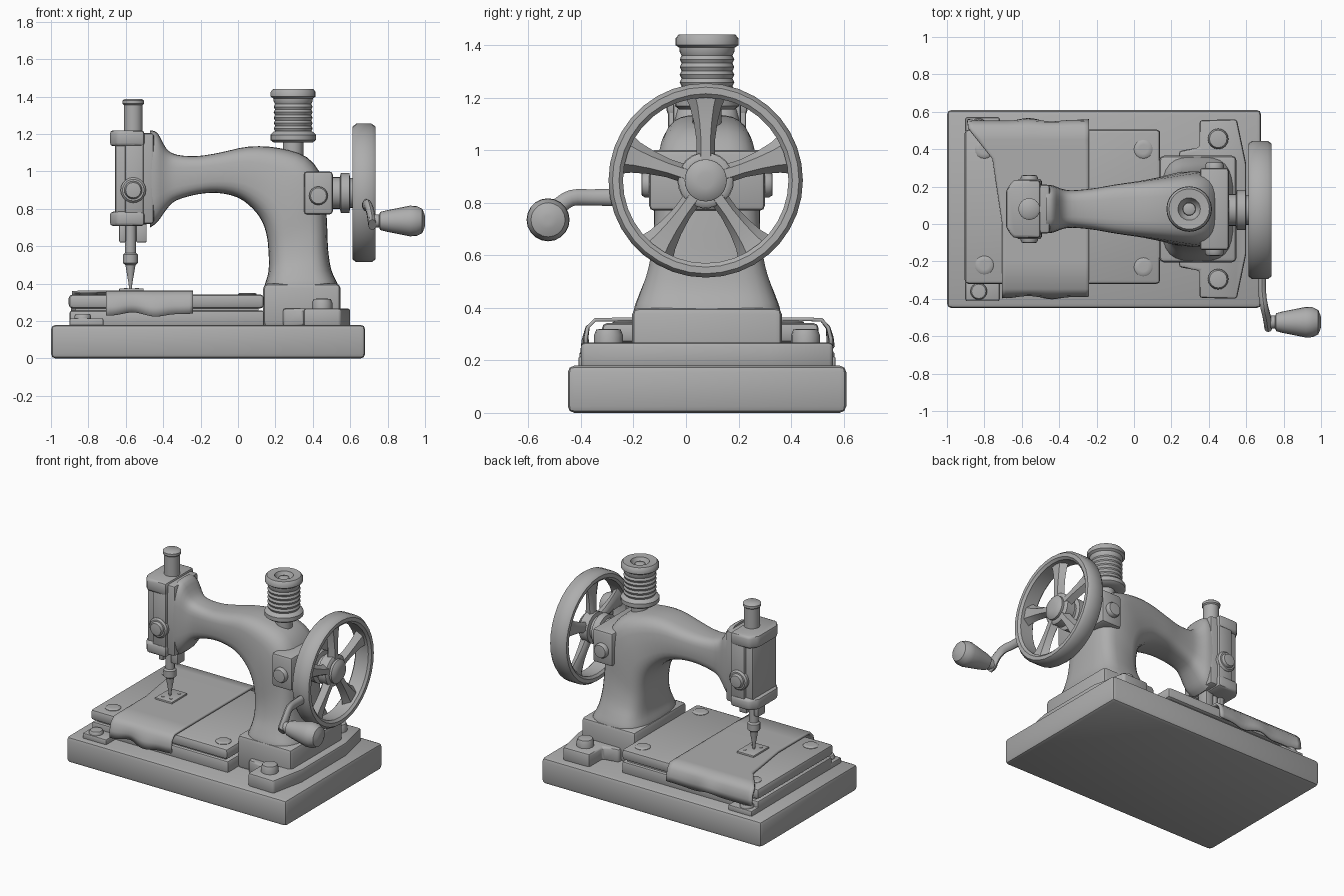
import bpy, bmesh, math
from mathutils import Matrix, Vector

if "Cube" in bpy.data.objects:
    bpy.data.objects.remove(bpy.data.objects["Cube"])

YC = 0.08  # the machine is symmetric about this y
grey = bpy.data.materials.new("cast_grey")
grey.diffuse_color = (0.42, 0.42, 0.42, 1)
grey.use_nodes = True
grey.node_tree.nodes["Principled BSDF"].inputs["Base Color"].default_value = grey.diffuse_color


def finish(name, bm, bevel=0.0, angle=40, segs=2):
    bmesh.ops.recalc_face_normals(bm, faces=bm.faces)
    if bevel:
        edges = [e for e in bm.edges if len(e.link_faces) == 2 and e.calc_face_angle() > 0.6]
        bmesh.ops.bevel(bm, geom=edges, offset=bevel, segments=segs, affect='EDGES', profile=0.5)
    me = bpy.data.meshes.new(name)
    bm.to_mesh(me)
    bm.free()
    me.materials.append(grey)
    for p in me.polygons:
        p.use_smooth = True
    me.set_sharp_from_angle(angle=math.radians(angle))
    ob = bpy.data.objects.new(name, me)
    bpy.context.collection.objects.link(ob)
    return ob


def prism(name, pts, z0, z1, bevel=0.01):
    bm = bmesh.new()
    lo = [bm.verts.new((x, y, z0)) for x, y in pts]
    hi = [bm.verts.new((x, y, z1)) for x, y in pts]
    bm.faces.new(lo)
    bm.faces.new(hi)
    for i in range(len(pts)):
        j = (i + 1) % len(pts)
        bm.faces.new((lo[i], lo[j], hi[j], hi[i]))
    return finish(name, bm, bevel)


def box(name, x0, x1, y0, y1, z0, z1, bevel=0.01):
    return prism(name, [(x0, y0), (x1, y0), (x1, y1), (x0, y1)], z0, z1, bevel)


def loft(name, rows, ring_closed=True, caps=True, path_closed=False, angle=40):
    bm = bmesh.new()
    vs = [[bm.verts.new(p) for p in r] for r in rows]
    n = len(rows[0])
    for k in range(len(vs) if path_closed else len(vs) - 1):
        a, b = vs[k], vs[(k + 1) % len(vs)]
        for i in range(n if ring_closed else n - 1):
            j = (i + 1) % n
            bm.faces.new((a[i], a[j], b[j], b[i]))
    if caps:
        bm.faces.new(vs[0])
        bm.faces.new(vs[-1])
    return finish(name, bm, angle=angle)


ROT = {'Z': Matrix.Identity(3), 'X': Matrix.Rotation(math.pi / 2, 3, 'Y'),
       '-Y': Matrix.Rotation(math.pi / 2, 3, 'X'), 'Y': Matrix.Rotation(-math.pi / 2, 3, 'X')}


def lathe(name, prof, loc, axis='Z', segs=24, closed=False):
    """Spin (radius, height) points about an axis through loc."""
    rows = [[Vector(loc) + ROT[axis] @ Vector((r * math.cos(2 * math.pi * i / segs),
             r * math.sin(2 * math.pi * i / segs), h)) for i in range(segs)] for r, h in prof]
    return loft(name, rows, caps=not closed, path_closed=closed)


def bolt(name, loc, r, h, axis='Z', segs=16):
    return lathe(name, [(r, 0), (r, h * .6), (r * .85, h * .95), (r * .5, h)], loc, axis, segs)


def smooth_rows(keys, steps):
    """Catmull-Rom through tuples of numbers."""
    out = []
    for k in range(len(keys) - 1):
        p = [keys[max(0, min(len(keys) - 1, k + d))] for d in (-1, 0, 1, 2)]
        for s in range(steps):
            t = s / steps
            out.append([.5 * (2 * b + (c - a) * t + (2 * a - 5 * b + 4 * c - d) * t * t
                              + (3 * b - a - 3 * c + d) * t ** 3) for a, b, c, d in zip(*p)])
    return out + [list(keys[-1])]


# base slab and bed plates
box("base_slab", -1, .68, -.45, .61, 0, .18, .025)
box("lower_bed", -.90, .14, -.31, .50, .17, .256, .012)
box("bed_gap", -.87, .11, -.29, .48, .25, .28, 0)
box("bed_plate", -.905, .14, -.32, .505, .268, .342, .02)
for i, (x, y) in enumerate([(-.8, .4), (-.8, -.22), (.05, .4), (.05, -.23)]):
    bolt(f"bed_screw_{i}", (x, y, .335), .05, .016)

# front and rear tabs at the left end
for s in (-1, 1):
    y = YC + s * .42
    box(f"side_tab_{s}", -.9, -.72, y - .07, y + .07, .17, .215, .008)
    bolt(f"side_tab_bolt_{s}", (-.83, YC + s * .44, .21), .045, .028)

# foot bracket with bolts beside the column
half = [(.24, .28), (.24, .31), (.35, .33), (.35, .475), (.55, .48), (.60, .24)]
foot = [(x, YC - d) for x, d in half] + [(x, YC + d) for x, d in reversed(half)]
prism("foot_bracket", foot, .17, .268, .015)
for s in (-1, 1):
    bolt(f"foot_bolt_{s}", (.45, YC + s * .375, .26), .055, .06)

# cloth draped over the bed
drape = [(-.385, .235), (-.385, .28), (-.375, .325), (-.345, .355), (-.2, .356), (0, .356), (.2, .356),
         (.35, .356), (.45, .356), (.515, .355), (.54, .325), (.548, .28), (.548, .24)]
rows = []
for y, z in drape:
    left = -.705 - max(0, y) * .15 - max(0, min(y, .51) - .35) * .65
    row = []
    for i in range(25):
        x = left + (-.24 - left) * i / 24
        w = max(0, .34 - z) / .1
        wave = math.sin(x * 19) + .5 * math.sin(x * 33 + 1)
        row.append((x, y + .008 * w * wave, z + .008 * w * wave))
    rows.append(row)
cloth = loft("cloth", rows, ring_closed=False, caps=False, angle=60)
mod = cloth.modifiers.new("thickness", 'SOLIDIFY')
mod.thickness, mod.offset = .014, 0

# needle plate
box("needle_plate", -.635, -.505, 0, .17, .355, .374, .004)
for x, y in ((-.6, .04), (-.54, .04), (-.54, .13)):
    bolt("needle_plate_screw", (x, y, .372), .01, .005, segs=8)

# column base and swept arm: outer x,z / inner x,z / half width
box("column_base", .135, .548, -.205, .365, .17, .40, .025)
keys = [(-.47, 1.22, -.47, .70, .13), (-.43, 1.205, -.43, .73, .125), (-.385, 1.125, -.38, .80, .107),
        (-.33, 1.09, -.33, .845, .10), (-.22, 1.082, -.22, .877, .11), (-.1, 1.10, -.11, .885, .13),
        (.06, 1.133, 0, .86, .15), (.22, 1.125, .08, .80, .17), (.37, 1.075, .13, .73, .19),
        (.455, .95, .155, .65, .20), (.475, .74, .163, .57, .205), (.482, .58, .165, .50, .225),
        (.50, .47, .16, .45, .255), (.532, .40, .145, .40, .277), (.535, .36, .14, .36, .278)]
rows = []
for ox, oz, ix, iz, hw in smooth_rows(keys, 3):
    o, n, ring = Vector((ox, YC, oz)), Vector((ix, YC, iz)), []
    for i in range(28):
        c, s = math.cos(i * math.tau / 28), math.sin(i * math.tau / 28)
        c, s = (math.copysign(abs(v) ** .58, v) for v in (c, s))
        ring.append((o + n) / 2 + (o - n) / 2 * c + Vector((0, hw * s, 0)))
    rows.append(ring)
loft("arm_and_column", rows, angle=60)

# needle head with end caps, face strips and thumb screws
box("head_block", -.658, -.45, -.05, .21, .72, 1.205, .015)
prism("head_top_cap", [(-.685, -.02), (-.645, -.075), (-.5, -.075), (-.5, .235), (-.645, .235), (-.685, .18)],
      1.135, 1.22, .018)
prism("head_bottom_cap", [(-.685, -.02), (-.645, -.075), (-.5, -.075), (-.5, .235), (-.645, .235), (-.685, .18)],
      .708, .785, .018)
for s, ax in ((-1, '-Y'), (1, 'Y')):
    y = YC + s * .13
    box(f"face_strip_{s}", -.605, -.505, y - .018, y + .018, .77, 1.15, .008)
    bolt(f"thumb_screw_base_{s}", (-.56, y, .9), .068, .032, ax, 20)
    bolt(f"thumb_screw_{s}", (-.56, y, .9), .048, .052, ax, 20)

# presser knob, needle bar and needle
lathe("presser_knob", [(.05, 0), (.05, .145), (.058, .152), (.058, .168), (.045, .178)], (-.56, YC, 1.21))
box("presser_bar", -.635, -.60, .04, .12, .62, .72, .008)
box("needle_clamp", -.545, -.488, .04, .12, .62, .72, .008)
lathe("needle_bar", [(.006, .36), (.010, .40), (.027, .50), (.04, .51), (.04, .555), (.03, .565), (.03, .72)],
      (-.575, YC, 0), segs=16)

# thread spool
spool = [(.055, 1.06), (.055, 1.155), (.105, 1.155), (.122, 1.168), (.122, 1.195), (.105, 1.212)]
spool += [(.10 + (.004 if i % 2 else -.003), 1.215 + i * .0145) for i in range(12)]
spool += [(.105, 1.39), (.12, 1.40), (.12, 1.425), (.108, 1.44), (.06, 1.437), (.045, 1.40), (.035, 1.39),
          (.033, 1.42), (.02, 1.425)]
lathe("thread_spool", spool, (.295, YC, 0))

# bearing box with side screws, shaft and hub
box("bearing_box", .352, .507, -.14, .30, .77, 1.0, .018)
for s, ax in ((-1, '-Y'), (1, 'Y')):
    bolt(f"bearing_screw_{s}", (.43, YC + s * .215, .87), .05, .035, ax)
WZ = .885
lathe("wheel_hub", [(.085, .49), (.085, .545), (.108, .55), (.108, .595), (.08, .6), (.08, .625), (.105, .63),
                    (.105, .69), (.092, .70), (.08, .70), (.08, .715), (.06, .73), (.03, .735)],
      (0, YC - .005, WZ), 'X')

# hand wheel rim and flared spokes
rim = [(.315, .625), (.33, .612), (.355, .612), (.37, .632), (.37, .715), (.355, .736), (.33, .736), (.315, .722)]
lathe("hand_wheel_rim", rim, (0, YC - .005, WZ), 'X', 36, True)
for k in range(5):
    a = math.pi / 2 + k * math.tau / 5
    u, v = Vector((0, math.cos(a), math.sin(a))), Vector((0, -math.sin(a), math.cos(a)))
    rows = []
    for r, w, t in ((.08, .035, .03), (.15, .035, .027), (.22, .045, .025), (.28, .06, .025), (.325, .08, .03)):
        c = Vector((.672, YC - .005, WZ)) + u * r
        rows.append([c + v * (w * p) + Vector((t * q, 0, 0)) for p, q in ((-1, -.5), (-.5, 1), (.5, 1), (1, -.5), (.5, -1), (-.5, -1))])
    loft(f"wheel_spoke_{k}", rows)

# crank arm and turned handle
path = smooth_rows([(.685, -.255, .82, .033), (.685, -.36, .82, .031), (.695, -.435, .818, .031),
                    (.707, -.485, .785, .033), (.715, -.525, .74, .042), (.718, -.555, .715, .036)], 3)
rows = []
for k, (x, y, z, w) in enumerate(path):
    p, q = path[max(0, k - 1)], path[min(len(path) - 1, k + 1)]
    tan = Vector((0, q[1] - p[1], q[2] - p[2])).normalized()
    nrm = Vector((0, -tan.z, tan.y))
    rows.append([Vector((x, y, z)) + nrm * (w * math.cos(i * math.tau / 10))
                 + Vector((.022 * math.sin(i * math.tau / 10), 0, 0)) for i in range(10)])
loft("crank_arm", rows)
lathe("crank_handle", [(.035, .70), (.035, .755), (.048, .76), (.056, .79), (.07, .86), (.082, .92), (.08, .955),
                       (.065, .985), (.035, .998), (.015, 1.0)], (0, -.525, .735), 'X', 20)
